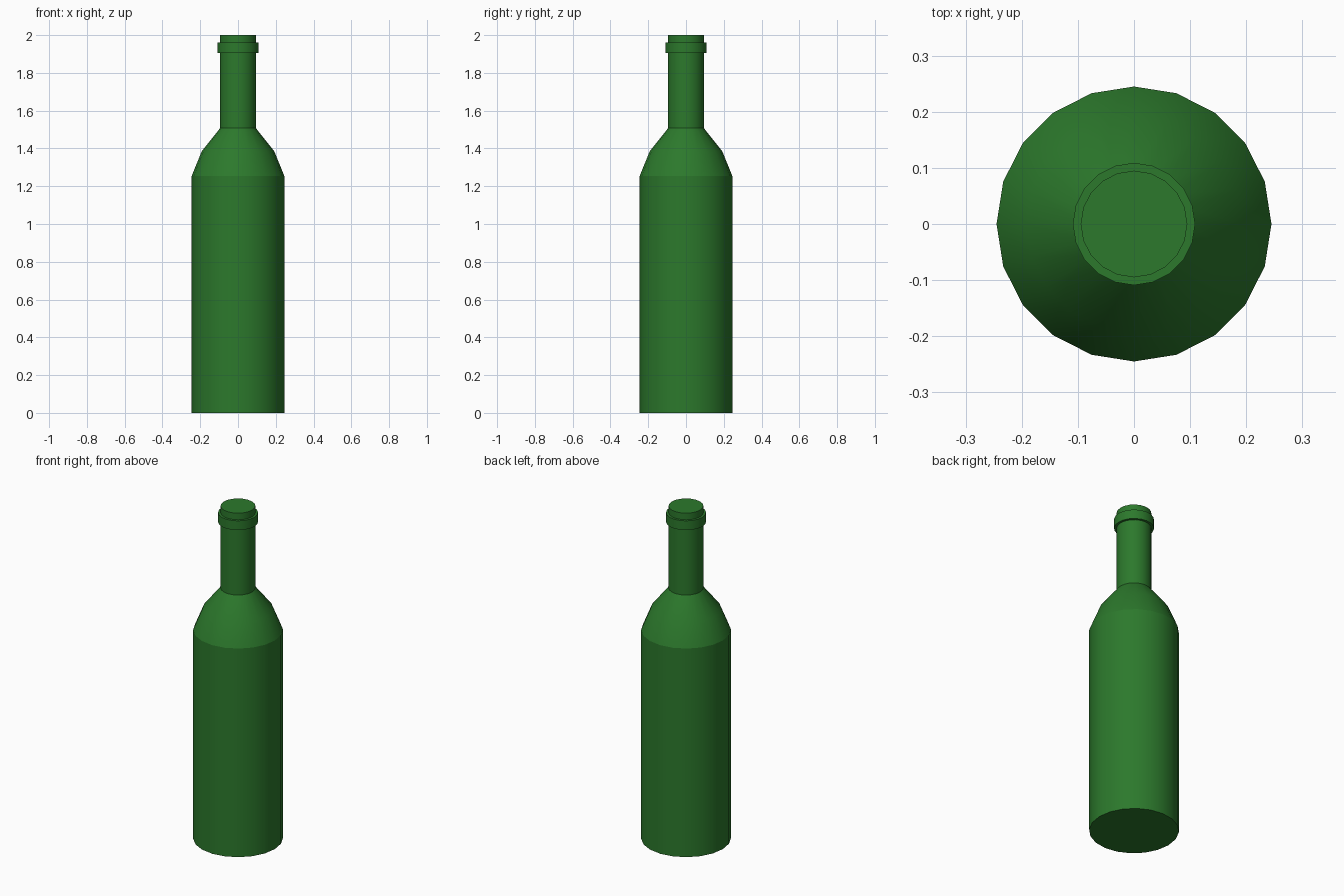
import bpy, bmesh, math

if "Cube" in bpy.data.objects:
    bpy.data.objects.remove(bpy.data.objects["Cube"])

SIDES = 20

glass = bpy.data.materials.new("green_glass")
glass.diffuse_color = (0.025, 0.19, 0.025, 1)
glass.use_nodes = True
glass.node_tree.nodes["Principled BSDF"].inputs["Base Color"].default_value = glass.diffuse_color


def lathe(name, profile, closed=False):
    """Revolve (radius, z) points around z; cap the ends or close into a band."""
    bm = bmesh.new()
    rings = [[bm.verts.new((r * math.cos(2 * math.pi * i / SIDES),
                            r * math.sin(2 * math.pi * i / SIDES), z))
              for i in range(SIDES)] for r, z in profile]
    pairs = list(zip(rings, rings[1:]))
    if closed:
        pairs.append((rings[-1], rings[0]))
    else:
        bm.faces.new(rings[0][::-1])
        bm.faces.new(rings[-1])
    for a, b in pairs:
        for i in range(SIDES):
            j = (i + 1) % SIDES
            bm.faces.new((a[i], a[j], b[j], b[i]))
    bmesh.ops.recalc_face_normals(bm, faces=bm.faces)
    mesh = bpy.data.meshes.new(name)
    bm.to_mesh(mesh)
    bm.free()
    mesh.materials.append(glass)
    ob = bpy.data.objects.new(name, mesh)
    bpy.context.collection.objects.link(ob)
    bpy.ops.object.select_all(action='DESELECT')
    ob.select_set(True)
    bpy.context.view_layer.objects.active = ob
    bpy.ops.object.shade_smooth_by_angle(angle=math.radians(20))
    return ob


# Body, sloped shoulder and neck
lathe("bottle_body", [(0.245, 0), (0.245, 1.255), (0.192, 1.385),
                      (0.095, 1.507), (0.095, 2.0)])

# Raised collar just below the mouth
lathe("neck_collar", [(0.094, 1.904), (0.109, 1.904),
                      (0.109, 1.96), (0.094, 1.96)], closed=True)
